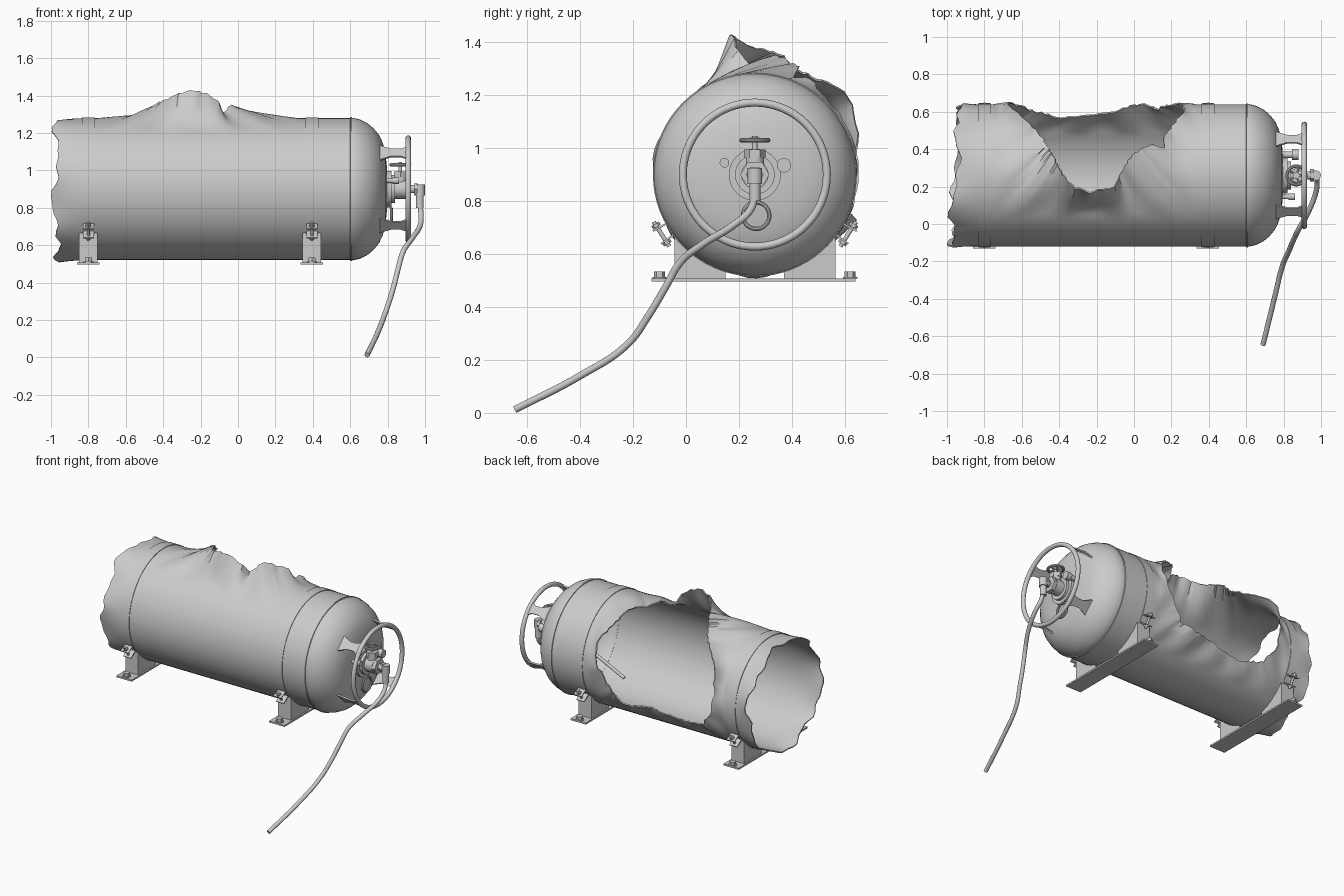
import bpy, bmesh, math, random
from mathutils import Vector as V

if "Cube" in bpy.data.objects:
    bpy.data.objects.remove(bpy.data.objects["Cube"])

random.seed(4)
CY, CZ, R = 0.26, 0.90, 0.38          # tank axis and radius
rad = math.radians


def polar(x, deg, r):
    return V((x, CY + r * math.cos(rad(deg)), CZ + r * math.sin(rad(deg))))


def finish(name, bm):
    bmesh.ops.recalc_face_normals(bm, faces=bm.faces)
    me = bpy.data.meshes.new(name)
    bm.to_mesh(me)
    bm.free()
    ob = bpy.data.objects.new(name, me)
    bpy.context.collection.objects.link(ob)
    return ob


def cyl(name, a, b, r, n=24, r2=None):
    a, b = V(a), V(b)
    bm = bmesh.new()
    bmesh.ops.create_cone(bm, cap_ends=True, segments=n, radius1=r,
                          radius2=r if r2 is None else r2, depth=(b - a).length)
    q = V((0, 0, 1)).rotation_difference(b - a)
    for v in bm.verts:
        v.co = q @ v.co + (a + b) / 2
    return finish(name, bm)


def prism(name, pts, vec):
    bm = bmesh.new()
    f = bm.faces.new([bm.verts.new(p) for p in pts])
    ext = bmesh.ops.extrude_face_region(bm, geom=[f])["geom"]
    for v in ext:
        if isinstance(v, bmesh.types.BMVert):
            v.co += V(vec)
    return finish(name, bm)


def box(name, lo, hi):
    (a, b, c), (d, e, f) = lo, hi
    return prism(name, [(a, b, c), (d, b, c), (d, e, c), (a, e, c)], (0, 0, f - c))


def torus(name, c, axis, major, minor, n=64, m=12):
    q = V((0, 0, 1)).rotation_difference(V(axis))
    bm = bmesh.new()
    g = [[bm.verts.new(V(c) + q @ V(((major + minor * math.cos(v)) * math.cos(u),
          (major + minor * math.cos(v)) * math.sin(u), minor * math.sin(v))))
          for v in (math.tau * j / m for j in range(m))] for u in (math.tau * i / n for i in range(n))]
    for i in range(n):
        for j in range(m):
            k, l = (i + 1) % n, (j + 1) % m
            bm.faces.new((g[i][j], g[k][j], g[k][l], g[i][l]))
    return finish(name, bm)


def tube(name, pts, r):
    cu = bpy.data.curves.new(name, 'CURVE')
    cu.dimensions, cu.bevel_depth, cu.bevel_resolution, cu.use_fill_caps = '3D', r, 4, True
    sp = cu.splines.new('BEZIER')
    sp.bezier_points.add(len(pts) - 1)
    for b, p in zip(sp.bezier_points, pts):
        b.co = p
        b.handle_left_type = b.handle_right_type = 'AUTO'
    ob = bpy.data.objects.new(name, cu)
    bpy.context.collection.objects.link(ob)
    return ob


# Blast hole outline (x, y, z), running round the tear
tear = [(-.25, .16, 1.43), (-.16, .18, 1.41), (-.10, .20, 1.36), (-.08, .26, 1.30), (-.04, .33, 1.355),
        (.03, .40, 1.32), (.10, .43, 1.31), (.15, .46, 1.27), (.17, .40, 1.26), (.20, .52, 1.20),
        (.27, .61, 1.08), (.25, .645, .95), (.20, .64, .87), (.13, .62, .76), (.05, .65, .73),
        (-.02, .63, .71), (-.12, .60, .73), (-.25, .585, .70), (-.40, .57, .69), (-.55, .61, .72),
        (-.64, .64, .83), (-.68, .645, 1.0), (-.67, .625, 1.18), (-.62, .59, 1.22), (-.52, .50, 1.26),
        (-.46, .41, 1.30), (-.44, .37, 1.35), (-.38, .25, 1.38), (-.32, .20, 1.41)]


def key(x, deg):
    return math.atan2((deg - 36) / 90, (x + .21) / .54)


edge = []
for x, y, z in tear:
    d = math.degrees(math.atan2(z - CZ, y - CY))
    edge.append((key(x, d), x, d, math.hypot(y - CY, z - CZ)))
edge.sort()
edge = [(edge[-1][0] - math.tau, *edge[-1][1:])] + edge + [(edge[0][0] + math.tau, *edge[0][1:])]


def tear_at(a):
    for p, q in zip(edge, edge[1:]):
        if p[0] <= a <= q[0]:
            t = (a - p[0]) / max(q[0] - p[0], 1e-6)
            return [p[k] + (q[k] - p[k]) * t for k in (1, 2, 3)]


# Tank shell: ragged open end, torn cylinder, domed end
def ragged(deg):
    a = rad(deg)
    x = -.955 + .022 * math.cos(a) + .016 * math.sin(5 * a + .6) + .010 * math.sin(11 * a) + .007 * math.sin(19 * a + 1)
    return max(-1, x)


N, I0, I1 = 72, 6, 42
degs = [-54 + 5 * j for j in range(N)]
dome = [(.615, .381), (.65, .373), (.69, .354), (.725, .325), (.755, .288), (.775, .245),
        (.788, .19), (.796, .12), (.80, .05)]
bm = bmesh.new()
rows = []
for i in range(I0):
    rows.append([bm.verts.new(polar(ragged(d) + (-.75 - ragged(d)) * i / I0, d,
                 R + .012 * math.sin(rad(7 * d)) * (1 - i / I0) ** 3)) for d in degs])
for i in range(37):
    rows.append([bm.verts.new(polar(-.75 + .03 * i, d, R)) for d in degs])
for x, r in [(.42, R), (.52, R), (.60, R), (.601, R + .005), (.609, R + .005), (.61, R)] + dome:
    rows.append([bm.verts.new(polar(x, d, r)) for d in degs])
for i in range(len(rows) - 1):
    for j in range(N):
        if not (I0 <= i < I1 and j < 36):
            k = (j + 1) % N
            bm.faces.new((rows[i][j], rows[i + 1][j], rows[i + 1][k], rows[i][k]))
bm.faces.new(rows[-1])

# Bent metal between the tear and the intact wall
loop = [(i, 0) for i in range(I0, I1)] + [(I1, j) for j in range(36)] + \
       [(i, 36) for i in range(I1, I0, -1)] + [(I0, j) for j in range(36, 0, -1)]
M, rings = 9, []
for i, j in loop:
    xb, db = -.75 + .03 * (i - I0), degs[j]
    xe, de, re = tear_at(key(xb, db))
    xe, de, re = xe + random.uniform(-.006, .006), de + random.uniform(-1, 1), re + random.uniform(-.004, .004)
    col = []
    for k in range(M):
        t = k / M
        r = R + (re - R) * (1 - t) ** 2.4 + .006 * math.sin(xb * 23 + db * .13) * t * (1 - t) * 4
        col.append(bm.verts.new(polar(xe + (xb - xe) * t, de + (db - de) * t, r)))
    rings.append(col + [rows[i][j]])
for a, b in zip(rings, rings[1:] + rings[:1]):
    for k in range(M):
        bm.faces.new((a[k], b[k], b[k + 1], a[k + 1]))
bmesh.ops.delete(bm, geom=[v for v in bm.verts if not v.link_faces], context='VERTS')
shell = finish("tank_shell", bm)
mod = shell.modifiers.new("wall", 'SOLIDIFY')
mod.thickness, mod.offset = .008, -1

# Straps, saddles, base plates and clamps
for s, sx in (("left", -.80), ("right", .395)):
    bm = bmesh.new()
    prev = None
    for j in range(65):
        d = -35 + 250 * j / 64
        cur = [bm.verts.new(polar(sx + o, d, r)) for o, r in ((-.035, R - .002), (-.035, R + .004), (.035, R + .004), (.035, R - .002))]
        if prev:
            for k in range(3):
                bm.faces.new((prev[k], prev[k + 1], cur[k + 1], cur[k]))
        prev = cur
    finish(s + "_strap", bm)
    box(s + "_base_plate", (sx - .06, -.13, .497), (sx + .06, .64, .508))
    for e, m in (("front", -1), ("back", 1)):
        n = f"{s}_{e}_"
        yy = lambda o: CY + m * o
        arc = [(o, CZ - math.sqrt(.382 ** 2 - o * o)) for o in (.11, .16, .21, .26, .30)]
        for o in (-.05, .042):
            prism(n + "saddle_web", [(sx + o, yy(u), z) for u, z in [(.30, .508), (.11, .508)] + arc], (.008, 0, 0))
        box(n + "saddle_end", (sx - .05, yy(.296), .508), (sx + .05, yy(.304), .665))
        cyl(n + "anchor_washer", (sx, yy(.36), .508), (sx, yy(.36), .514), .027)
        cyl(n + "anchor_bolt", (sx, yy(.36), .514), (sx, yy(.36), .535), .021, 6)
        # clamp lugs with a cross bolt
        ang = lambda d: 180 + d if m < 0 else -d
        for d in (28.5, 36):
            p = [polar(sx + o, ang(d), r) for o, r in ((-.03, .378), (.03, .378), (.03, .44), (-.03, .44))]
            prism(n + "clamp_lug", p, (polar(0, ang(d + 1), .4) - polar(0, ang(d), .4)))
        mid = polar(sx, ang(32.5), .418)
        tan = (polar(0, ang(33.5), .4) - polar(0, ang(31.5), .4)).normalized()
        cyl(n + "clamp_bolt", mid - tan * .055, mid + tan * .055, .008, 12)
        for k in (-.045, .032):
            cyl(n + "clamp_nut", mid + tan * k, mid + tan * (k + .013), .017, 6)

# Guard ring and its four flared brackets
torus("guard_ring", (.91, CY, CZ), (1, 0, 0), .272, .015, 72, 14)
for q in range(4):
    a = rad(45 + 90 * q)
    rv, tv = V((0, math.cos(a), math.sin(a))), V((0, -math.sin(a), math.cos(a)))
    prof = [(.755, .055), (.79, .04), (.82, .028), (.87, .028), (.895, .04), (.91, .045)]
    pts = [V((x, CY, CZ)) + rv * .268 + tv * w for x, w in prof] + \
          [V((x, CY, CZ)) + rv * .268 - tv * w for x, w in reversed(prof)]
    prism("ring_bracket", pts, rv * .01)

# Valve assembly
cyl("valve_flange", (.785, CY, CZ), (.82, CY, CZ), .098, 40)
cyl("valve_collar", (.82, CY, CZ), (.84, CY, CZ), .075, 32)
cyl("valve_body", (.83, CY, CZ), (.90, CY, CZ), .052, 24)
cyl("valve_nut", (.895, CY, CZ), (.925, CY, CZ), .055, 6)
cyl("valve_outlet", (.92, CY, CZ), (.965, CY, CZ), .022)
cyl("valve_bonnet", (.868, CY, CZ), (.868, CY, .985), .034, 24)
cyl("bonnet_nut", (.868, CY, .965), (.868, CY, .995), .04, 6)
cyl("valve_stem", (.868, CY, .98), (.868, CY, 1.045), .01, 12)
torus("hand_wheel", (.868, CY, 1.03), (0, 0, 1), .05, .009, 40, 10)
cyl("wheel_hub", (.868, CY, 1.022), (.868, CY, 1.04), .018, 16)
for k in range(5):
    a = math.tau * k / 5
    cyl("wheel_spoke", (.868, CY, 1.03), (.868 + .05 * math.cos(a), CY + .05 * math.sin(a), 1.03), .006, 8)
for n, y, z, r, x in (("gauge_port", .145, .945, .018, .86), ("relief_valve", .37, .935, .027, .88)):
    cyl(n + "_stub", (.78, y, z), (x - .03, y, z), r * .65, 16)
    cyl(n + "_cap", (x - .035, y, z), (x, y, z), r, 20)
torus("tag_loop", (.82, .265, .745), (1, 0, 0), .05, .008, 40, 10)
tube("dip_tube", [(.80, CY, .925), (.55, CY, .81), (.30, CY, .69)], .011)

# Elbow coupling and hose
cyl("elbow_nut", (.942, CY, CZ), (.962, CY, CZ), .034, 6)
cyl("elbow_body", (.972, CY, .925), (.972, CY, .865), .027)
cyl("hose_sleeve", (.972, CY, .875), (.972, CY, .80), .021)
tube("hose", [(.972, .26, .83), (.978, .245, .77), (.975, .18, .71), (.93, .06, .635), (.885, -.02, .57),
              (.855, -.08, .47), (.83, -.14, .37), (.795, -.22, .26), (.75, -.40, .14), (.69, -.645, .013)], .014)

# Bake modifiers and curves, then smooth shading with sharp edges kept
bpy.ops.object.select_all(action='SELECT')
bpy.context.view_layer.objects.active = shell
bpy.ops.object.convert(target='MESH')
bpy.ops.object.shade_smooth_by_angle(angle=rad(35))
